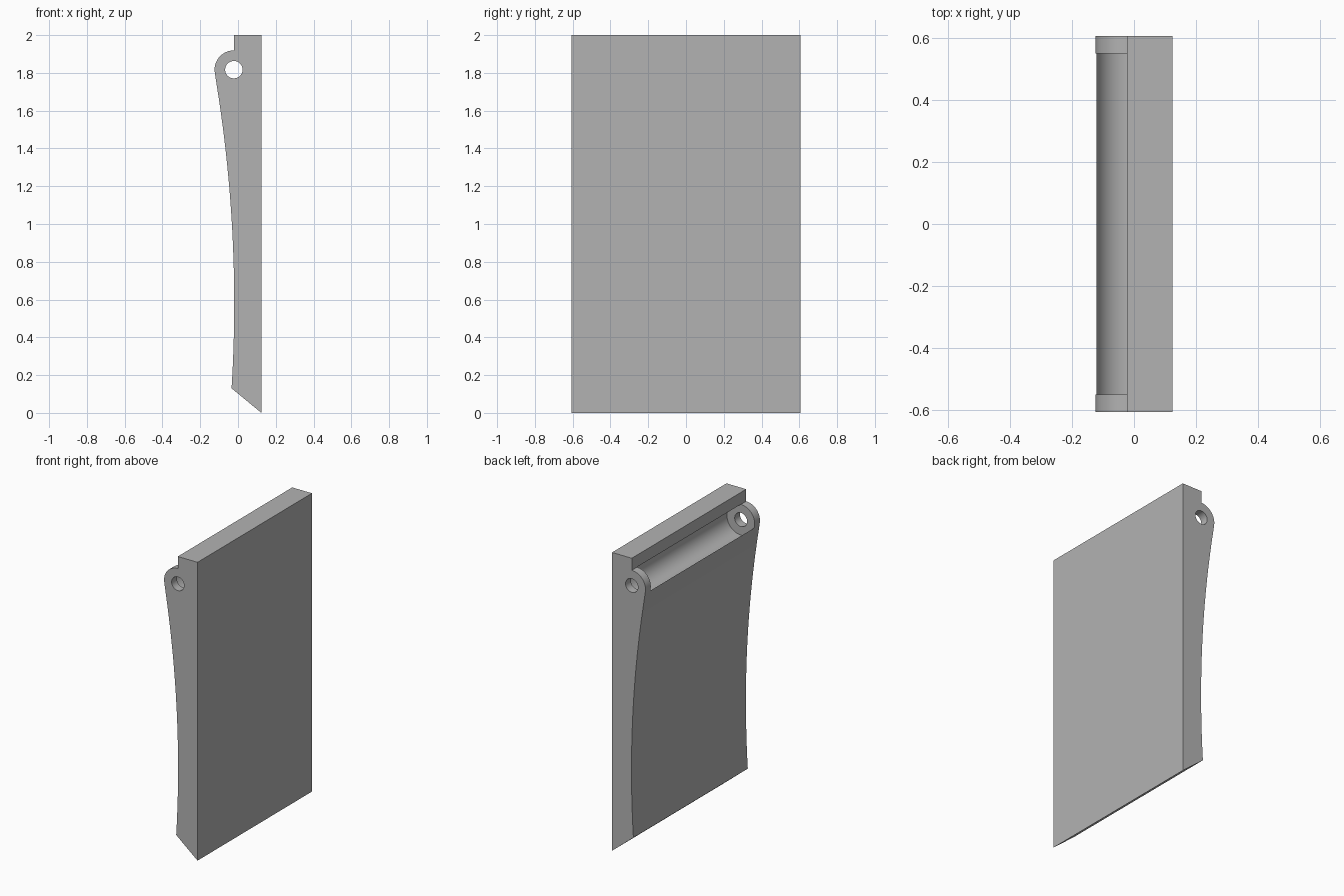
import bpy, bmesh, math

cube = bpy.data.objects.get("Cube")
if cube:
    bpy.data.objects.remove(cube, do_unlink=True)

HALF_WIDTH = 0.606      # half length along y
GROOVE_HALF = 0.55      # inner faces of the two hinge lugs
PIVOT_X, PIVOT_Z = -0.022, 1.817
LUG_R, HOLE_R = 0.102, 0.046
BOW_R, BOW_Z, BOW_X = 7.2, 0.58, -0.02   # shallow arc of the hollow face

grey = bpy.data.materials.new("plain grey")
grey.use_nodes = True
colour = (0.45, 0.45, 0.45, 1)
grey.diffuse_color = colour
grey.node_tree.nodes["Principled BSDF"].inputs["Base Color"].default_value = colour


def extrude_profile(name, points, half):
    """Prism along y from an outline in x and z."""
    bm = bmesh.new()
    face = bm.faces.new([bm.verts.new((x, -half, z)) for x, z in points])
    moved = bmesh.ops.extrude_face_region(bm, geom=[face])["geom"]
    verts = [v for v in moved if isinstance(v, bmesh.types.BMVert)]
    bmesh.ops.translate(bm, verts=verts, vec=(0, 2 * half, 0))
    bmesh.ops.recalc_face_normals(bm, faces=bm.faces)
    mesh = bpy.data.meshes.new(name)
    bm.to_mesh(mesh)
    bm.free()
    mesh.materials.append(grey)
    obj = bpy.data.objects.new(name, mesh)
    bpy.context.collection.objects.link(obj)
    return obj


def arc(radius, start, end, steps):
    """Points around the hinge pivot, angles in degrees."""
    angles = [math.radians(start + (end - start) * i / steps) for i in range(steps + 1)]
    return [(PIVOT_X + radius * math.cos(a), PIVOT_Z + radius * math.sin(a)) for a in angles]


# Outline: flat face, top step, rounded lug, hollow face, slanted foot
outline = [(0.124, 0), (0.124, 2), (PIVOT_X, 2)]
outline += arc(LUG_R, 90, 189.5, 24)
top_z, foot_z, steps = outline[-1][1], 0.13, 24
for i in range(1, steps + 1):
    z = top_z + (foot_z - top_z) * i / steps
    outline.append((BOW_X - (z - BOW_Z) ** 2 / (2 * BOW_R), z))
panel = extrude_profile("hinged_panel", outline, HALF_WIDTH)

# Round groove between the lugs, and the pin hole through both
cutters = [
    extrude_profile("groove_cutter", arc(LUG_R + 0.001, 0, 360, 96)[:-1], GROOVE_HALF),
    extrude_profile("pin_hole_cutter", arc(HOLE_R, 0, 360, 48)[:-1], HALF_WIDTH + 0.1),
]
bpy.ops.object.select_all(action='DESELECT')
panel.select_set(True)
bpy.context.view_layer.objects.active = panel
for cutter in cutters:
    cut = panel.modifiers.new(cutter.name, 'BOOLEAN')
    cut.operation = 'DIFFERENCE'
    cut.solver = 'EXACT'
    cut.object = cutter
    bpy.ops.object.modifier_apply(modifier=cut.name)
for cutter in cutters:
    bpy.data.objects.remove(cutter, do_unlink=True)

bpy.ops.object.shade_smooth_by_angle(angle=math.radians(30))
